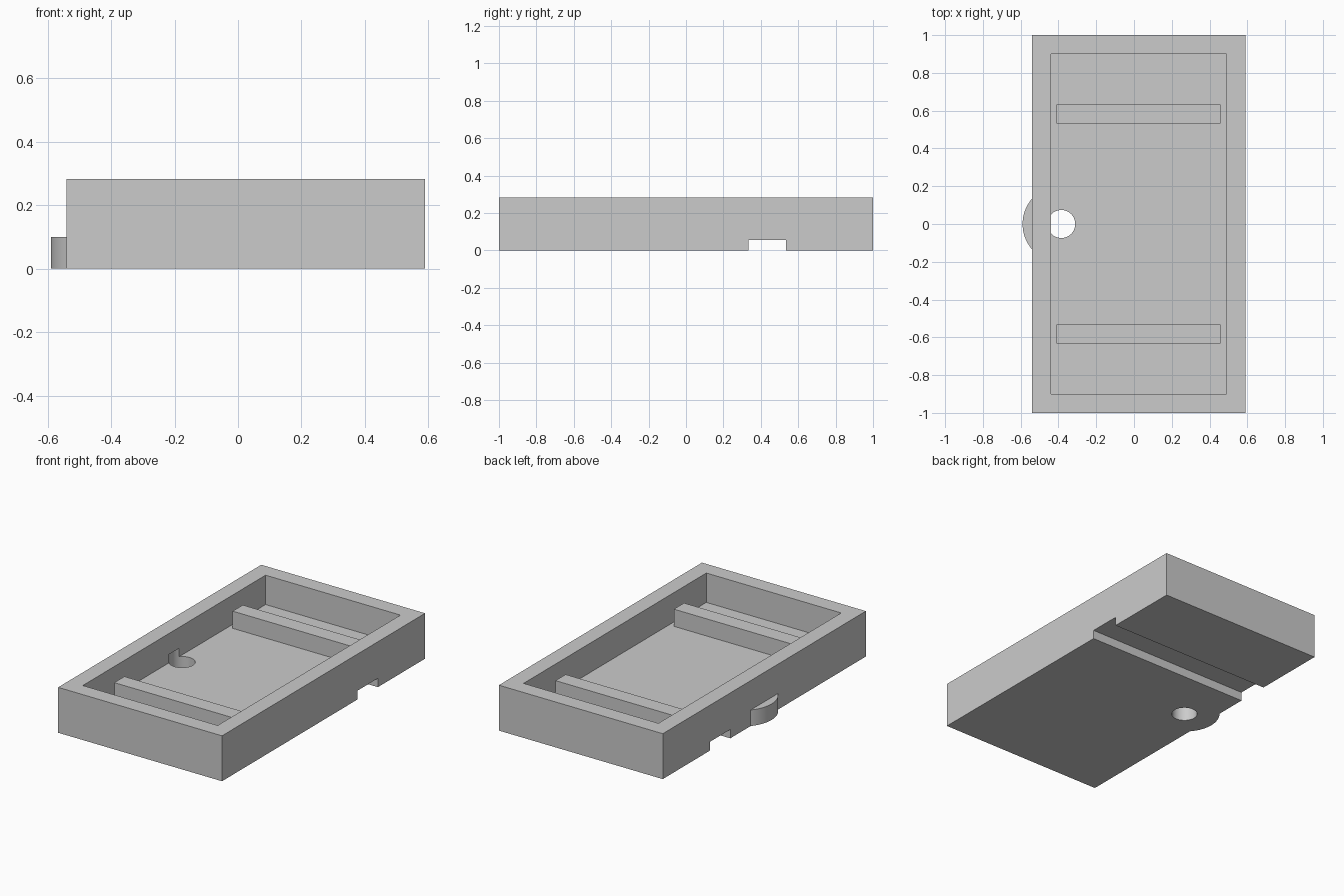
import bpy
import math

cube = bpy.data.objects.get("Cube")
if cube:
    bpy.data.objects.remove(cube, do_unlink=True)

# Material
grey = bpy.data.materials.new("light grey")
grey.use_nodes = True
colour = (0.6, 0.6, 0.6, 1)
grey.diffuse_color = colour
for node in grey.node_tree.nodes:
    if node.type == 'BSDF_PRINCIPLED':
        node.inputs["Base Color"].default_value = colour


def finish(name):
    obj = bpy.context.object
    obj.name = name
    bpy.ops.object.transform_apply(location=True, rotation=True, scale=True)
    obj.data.materials.append(grey)
    return obj


def box(name, x, y, z):
    """Box from (low, high) pairs."""
    spans = (x, y, z)
    bpy.ops.mesh.primitive_cube_add(size=1, location=[(a + b) / 2 for a, b in spans])
    bpy.context.object.scale = [b - a for a, b in spans]
    return finish(name)


def cylinder(name, radius, x, low, high):
    bpy.ops.mesh.primitive_cylinder_add(vertices=96, radius=radius, depth=high - low,
                                        location=(x, 0, (low + high) / 2))
    return finish(name)


def combine(target, tool, operation):
    """Apply a boolean and discard its tool."""
    tool.hide_render = True
    mod = target.modifiers.new(tool.name, 'BOOLEAN')
    mod.operation = operation
    mod.solver = 'EXACT'
    mod.object = tool
    bpy.context.view_layer.objects.active = target
    bpy.ops.object.modifier_apply(modifier=mod.name)
    bpy.data.objects.remove(tool, do_unlink=True)


FLOOR, HEIGHT, WALL = 0.1, 0.283, 0.1
LEFT, RIGHT = -0.54, 0.59
HOLE_X = -0.385

# Tray body with a rounded tab, cavity, underside channel and round hole
tray = box("tray", (LEFT, RIGHT), (-1, 1), (0, HEIGHT))
combine(tray, cylinder("tab", 0.205, HOLE_X, 0, FLOOR), 'UNION')
combine(tray, box("cavity", (LEFT + WALL, RIGHT - WALL), (-1 + WALL, 1 - WALL),
                  (FLOOR, 0.5)), 'DIFFERENCE')
combine(tray, box("channel", (-1, 1), (0.335, 0.535), (-0.1, 0.055)), 'DIFFERENCE')
combine(tray, cylinder("hole", 0.074, HOLE_X, -0.1, 0.153), 'DIFFERENCE')

# Smooth the curved walls only
bpy.ops.object.select_all(action='DESELECT')
tray.select_set(True)
bpy.context.view_layer.objects.active = tray
bpy.ops.object.shade_smooth_by_angle(angle=math.radians(30))

# Support bars across the floor
for name, y in (("front_bar", -0.583), ("back_bar", 0.583)):
    box(name, (-0.41, 0.457), (y - 0.05, y + 0.05), (FLOOR - 0.01, 0.207))
